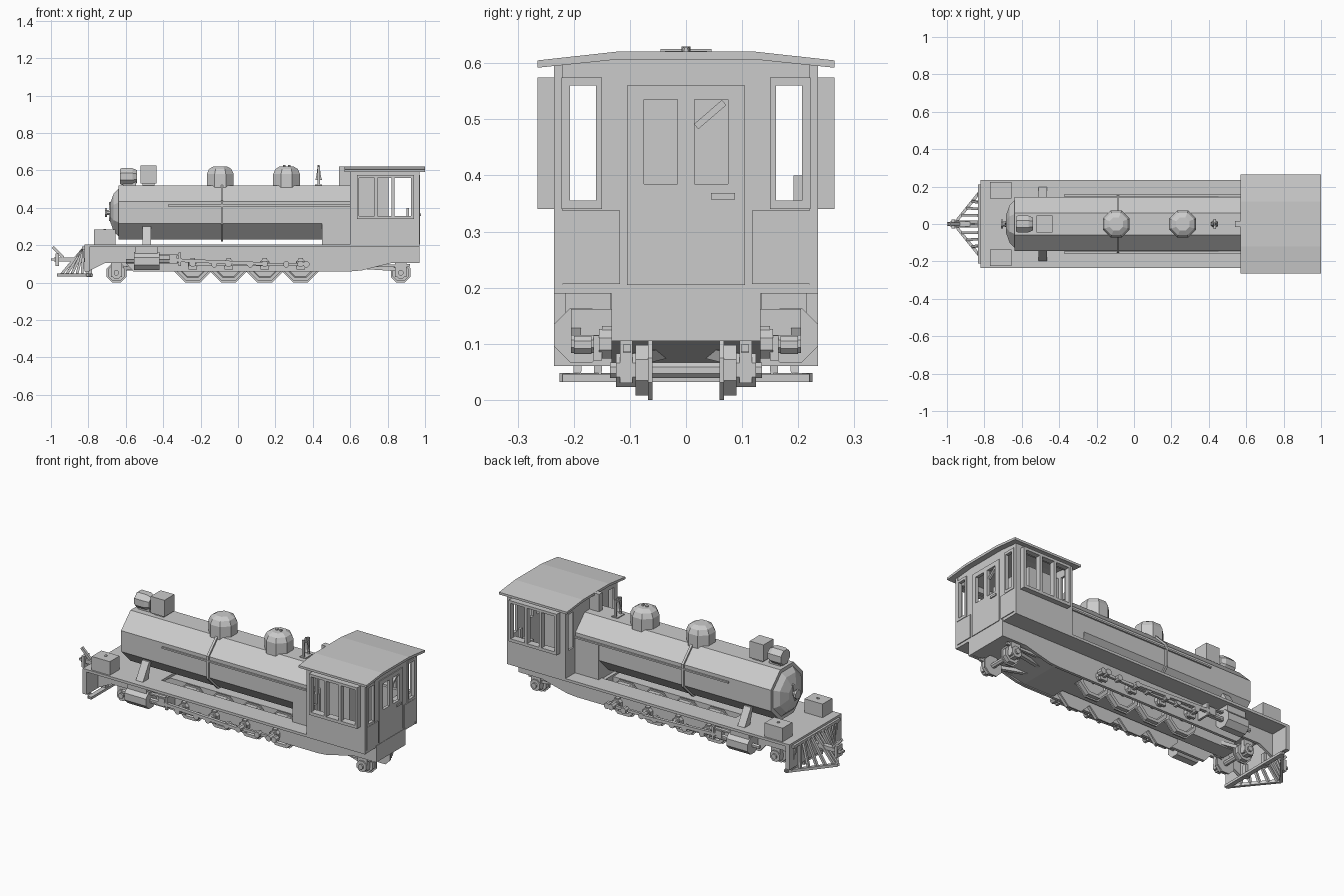
import bpy, bmesh, math
from mathutils import Vector

if "Cube" in bpy.data.objects:
    bpy.data.objects.remove(bpy.data.objects["Cube"])

mat = bpy.data.materials.new("plain grey")
mat.diffuse_color = (0.6, 0.6, 0.6, 1)
mat.use_nodes = True
mat.node_tree.nodes["Principled BSDF"].inputs["Base Color"].default_value = mat.diffuse_color


def finish(name, bm, mirror=False):
    bmesh.ops.recalc_face_normals(bm, faces=bm.faces)
    me = bpy.data.meshes.new(name)
    bm.to_mesh(me)
    bm.free()
    me.materials.append(mat)
    ob = bpy.data.objects.new(name, me)
    bpy.context.collection.objects.link(ob)
    if mirror:
        m = ob.modifiers.new("mirror", 'MIRROR')
        m.use_axis = (False, True, False)
        m.use_mirror_merge = False
    return ob


def loft(name, rings, mirror=False):
    bm = bmesh.new()
    vs = [[bm.verts.new(p) for p in r] for r in rings]
    n = len(vs[0])
    for a, b in zip(vs, vs[1:]):
        for i in range(n):
            bm.faces.new((a[i], a[(i + 1) % n], b[(i + 1) % n], b[i]))
    bm.faces.new(vs[0])
    bm.faces.new(vs[-1])
    return finish(name, bm, mirror)


def place(axis, a, u, v):
    return {'x': (a, u, v), 'y': (u, a, v), 'z': (u, v, a)}[axis]


def prism(name, pts, axis, a, b, mirror=False):
    return loft(name, [[place(axis, t, *p) for p in pts] for t in (a, b)], mirror)


def box(name, x0, x1, y0, y1, z0, z1, mirror=False):
    return prism(name, [(x0, y0), (x1, y0), (x1, y1), (x0, y1)], 'z', z0, z1, mirror)


def turned(name, axis, c, steps, n=8, mirror=False):
    # steps: (position along axis, radius across flats)
    k = math.cos(math.pi / n)
    return loft(name, [[place(axis, a, c[0] + r / k * math.cos((i + .5) * 2 * math.pi / n),
                              c[1] + r / k * math.sin((i + .5) * 2 * math.pi / n))
                        for i in range(n)] for a, r in steps], mirror)


def bar(name, p, q, w, mirror=False):
    p, q = Vector(p), Vector(q)
    d = (q - p).normalized()
    s = d.cross((0, 0, 1) if abs(d.z) < .95 else (1, 0, 0)).normalized() * w / 2
    t = d.cross(s).normalized() * w / 2
    return loft(name, [[e + s + t, e + s - t, e - s - t, e - s + t] for e in (p, q)], mirror)


def wall(name, axis, a, b, us, vs, holes, mirror=False):
    # flat panel on a grid of cuts, leaving out the cells that are openings
    bm = bmesh.new()
    V = {(i, j): bm.verts.new(place(axis, a, u, v)) for i, u in enumerate(us) for j, v in enumerate(vs)}
    for i in range(len(us) - 1):
        for j in range(len(vs) - 1):
            if (i, j) not in holes:
                bm.faces.new((V[i, j], V[i + 1, j], V[i + 1, j + 1], V[i, j + 1]))
    ex = bmesh.ops.extrude_face_region(bm, geom=bm.faces[:], use_keep_orig=True)
    off = Vector(place(axis, b - a, 0, 0))
    bmesh.ops.translate(bm, vec=off, verts=[g for g in ex['geom'] if isinstance(g, bmesh.types.BMVert)])
    bmesh.ops.recalc_face_normals(bm, faces=bm.faces)
    bmesh.ops.dissolve_limit(bm, angle_limit=.02, verts=bm.verts, edges=bm.edges)
    return finish(name, bm, mirror)


# boiler with door, band, rails and firebox
C = (0, .375)
turned("boiler", 'x', C, [(-.64, .145), (.62, .145)])
turned("smokebox_door", 'x', C, [(-.64, .125), (-.665, .1), (-.685, .045)])
turned("door_knob", 'x', C, [(-.68, .014), (-.7, .014), (-.7, .025), (-.712, .025)])
bar("door_strap", (-.683, -.01, .33), (-.683, .01, .43), .012)
turned("boiler_band", 'x', C, [(-.092, .155), (-.079, .155)])
bar("handrail", (-.375, .152, .412), (.6, .152, .412), .009, True)
box("firebox", .45, .62, -.148, .148, .2, .41)
# boiler fittings
turned("headlight", 'x', (0, .567), [(-.63, .04), (-.622, .045), (-.565, .045), (-.54, .034)])
box("headlight_stand", -.615, -.545, -.025, .025, .51, .54)
box("chimney", -.522, -.435, -.045, .045, .53, .625)
box("chimney_base", -.51, -.447, -.034, .034, .51, .535)
for nm, x in (("sand_dome", -.095), ("steam_dome", .26)):
    turned(nm, 'z', (x, 0), [(.5, .072), (.58, .072), (.607, .06), (.622, .036)])
for x in (.247, .273):
    turned("safety_valve", 'z', (x, 0), [(.61, .007), (.63, .007)], 6)
box("bell_post", .424, .438, .018, .027, .515, .62, True)
box("bell_yoke", .424, .438, -.027, .027, .605, .615)
turned("bell", 'z', (.431, 0), [(.55, .018), (.562, .014), (.585, .01), (.628, .005)], 6)
box("bell_base", .412, .45, -.03, .03, .515, .525)
box("turret", .54, .6, -.016, .016, .5, .62)

# frame plates, running boards and beams
prism("frame_plate", [(-.8, .06), (-.71, .105), (-.6, .105), (-.56, .06), (.6, .06), (.66, .065), (.82, .105),
                      (.97, .105), (.97, .2), (-.8, .2)], 'y', .117, .133, True)
box("running_board", -.8, .6, .12, .235, .19, .205, True)
box("front_deck", -.8, -.4, -.13, .13, .19, .205)
box("front_beam", -.82, -.795, -.235, .235, .06, .205)
box("rear_beam", .955, .97, -.133, .133, .105, .2)
box("centre_frame", -.62, .6, -.045, .045, .065, .19)
prism("ashpan", [(.43, .065), (.62, .065), (.82, .108), (.96, .108), (.96, .2), (.43, .2)], 'y', -.117, .117)
box("front_box", -.77, -.655, .137, .225, .2, .283, True)
turned("box_cap", 'z', (-.712, .18), [(.28, .007), (.288, .007)], 6, True)

# wheels and axles
def wheel(name, x, r, cz):
    turned(name, 'y', (x, cz), [(.06, r), (.068, r), (.068, r - .008), (.09, r - .008), (.09, r - .025),
                                (.08, r - .03)], 8, True)
    turned(name + "_axle", 'y', (x, cz), [(-.135, .014), (.135, .014)])

drivers = (-.242, -.05, .143, .335)
for x in drivers:
    wheel("driving_wheel", x, .097, .099)
    # outside cranks and bosses
    turned("crank_boss", 'y', (x, .1), [(.13, .026), (.155, .026), (.155, .016), (.205, .016)], 8, True)
    box("crank_web", x - .022, x + .022, .15, .165, .07, .115, True)
    box("spring_hanger", x - .012, x + .012, .13, .15, .1, .132, True)
    turned("rod_knuckle", 'y', (x + .115 if x < .3 else x + .03, .098), [(.168, .016), (.2, .016)], 8, True)
box("coupling_rod", -.26, .37, .17, .184, .089, .105, True)
bar("main_rod", (-.33, .196, .12), (.143, .196, .1), .018, True)
for nm, x in (("pilot", -.65), ("trailing", .87)):
    wheel(nm + "_wheel", x, .053, .053)
    turned(nm + "_journal", 'y', (x, .053), [(.09, .03), (.125, .03)], 8, True)
    box(nm + "_axle_box", x - .03, x + .03, .095, .118, .03, .105, True)
bar("trailing_arm", (.64, .04, .085), (.87, .1, .07), .02, True)
bar("trailing_side_bar", (.7, .105, .09), (.92, .105, .092), .014, True)
bar("pilot_arm", (-.65, .08, .07), (-.5, .02, .09), .02, True)

# cylinders, slide bars and steam pipes
turned("cylinder", 'x', (.187, .115), [(-.555, .048), (-.42, .048)], 8, True)
box("valve_chest", -.55, -.43, .135, .215, .14, .19, True)
turned("piston_rod", 'x', (.187, .115), [(-.6, .01), (-.31, .01)], 6, True)
for z in (.1, .146):
    box("slide_bar", -.42, -.31, .177, .197, z, z + .008, True)
box("slide_bracket", -.318, -.306, .13, .205, .09, .162, True)
box("crosshead", -.365, -.325, .172, .202, .105, .147, True)
prism("steam_pipe", [(.12, .3), (.14, .3), (.2, .2), (.15, .2)], 'x', -.51, -.465, True)

# cowcatcher and coupler
bar("catcher_bottom_bar", (-.962, 0, .04), (-.785, .22, .04), .016, True)
bar("catcher_top_bar", (-.825, 0, .185), (-.825, .21, .185), .016, True)
for i in range(6):
    t = (i + .3) / 6
    bar("catcher_slat", (-.825, .21 * t, .185), (-.957 + .172 * t, .22 * t, .04), .014, True)
box("catcher_back_bar", -.8, -.775, -.22, .22, .032, .046)
box("catcher_bracket", -.81, -.78, .06, .085, .03, .1, True)
box("coupler_shank", -.985, -.82, -.014, .014, .113, .135)
box("coupler_head", -.975, -.958, -.025, .025, .09, .155)
box("coupler_pin", -1.0, -.97, -.01, .01, .118, .13)
bar("coupler_lever", (-.99, 0, .19), (-.935, 0, .135), .014)

# cab walls
wall("cab_side", 'y', .22, .235, [.6, .64, .935, .97], [.19, .355, .565, .597], {(1, 1)}, True)
wall("cab_rear", 'x', .955, .967, [-.235, -.207, -.16, -.075, -.015, .015, .075, .16, .207, .235],
     [.19, .355, .385, .535, .56, .6], {(i, j) for i in (1, 7) for j in (1, 2, 3)} | {(3, 2), (5, 2)})
wall("cab_front", 'x', .6, .612, [-.235, -.207, -.16, .16, .207, .235], [.19, .355, .56, .6],
     {(1, 1), (3, 1)})
wall("cab_door", 'x', .966, .972, [-.105, -.075, -.015, .015, .075, .105], [.205, .385, .535, .56],
     {(1, 1), (3, 1)})
wall("rear_window_frame", 'x', .966, .973, [.15, .16, .207, .222], [.34, .355, .56, .575], {(1, 1)}, True)
box("rear_lower_panel", .966, .972, .118, .222, .207, .338, True)
box("door_handle", .972, .978, .045, .087, .357, .369)
bar("door_brace", (.961, .018, .487), (.961, .068, .53), .012)
box("cab_floor", .6, .968, -.235, .235, .19, .206)
# side window bays
wall("window_bay", 'y', .235, .265, [.635, .648, .73, .745, .822, .838, .926, .94], [.34, .357, .56, .575],
     {(1, 1), (3, 1), (5, 1)}, True)
# cab interior
box("backhead", .612, .805, -.14, .14, .2, .565)
box("seat", .86, .92, .15, .215, .2, .33)
box("seat_back", .9, .915, .192, .215, .33, .4)
# roof
prism("roof", [(-.265, .592), (-.265, .605), (-.12, .621), (.12, .621), (.265, .605), (.265, .592),
               (.12, .607), (-.12, .607)], 'x', .57, 1.0)
prism("roof_end_panel", [(-.235, .58), (-.235, .596), (-.12, .608), (.12, .608), (.235, .596), (.235, .58)],
      'x', .955, .967)
prism("roof_front_panel", [(-.235, .58), (-.235, .596), (-.12, .608), (.12, .608), (.235, .596), (.235, .58)],
      'x', .6, .612)
